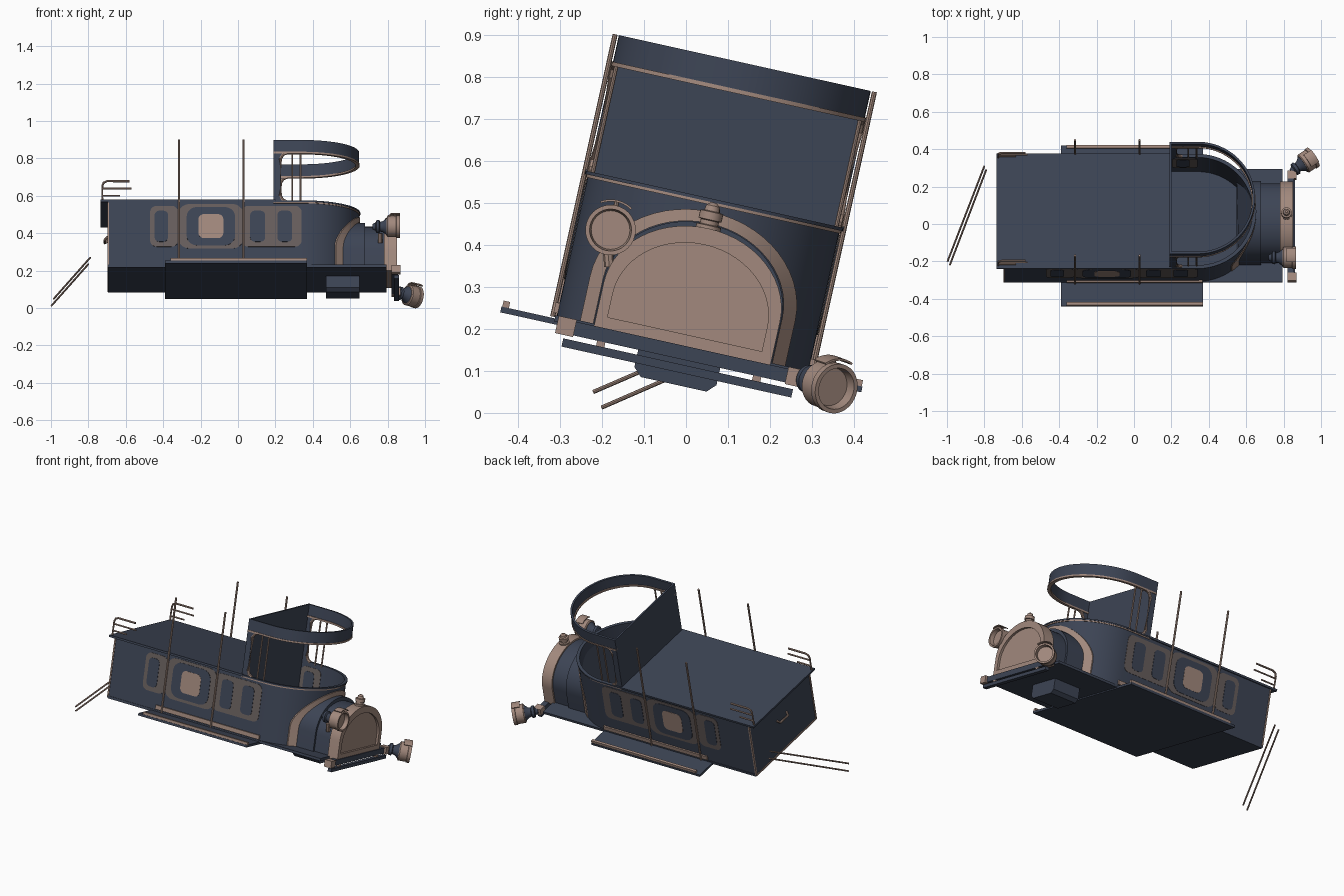
import bpy, bmesh, math
from mathutils import Matrix, Vector

if "Cube" in bpy.data.objects:
    bpy.data.objects.remove(bpy.data.objects["Cube"])

# Whole vehicle leans sideways: build upright as (x, u, w), then roll it
LEAN = Matrix.Rotation(math.radians(-12.5), 4, 'X') @ Matrix.Translation((0, -0.0435, 0))


def material(name, rgb):
    m = bpy.data.materials.new(name)
    m.diffuse_color = (*rgb, 1)
    m.use_nodes = True
    m.node_tree.nodes["Principled BSDF"].inputs["Base Color"].default_value = m.diffuse_color
    return m


BLUE = material("dark_blue", (0.046, 0.058, 0.090))
TAN = material("copper_tan", (0.36, 0.25, 0.205))
BROWN = material("grey_brown", (0.135, 0.112, 0.108))


def make(name, verts, faces, mat, M=LEAN):
    bm = bmesh.new()
    vs = [bm.verts.new(M @ Vector(v)) for v in verts]
    for f in faces:
        bm.faces.new([vs[i] for i in f])
    bmesh.ops.recalc_face_normals(bm, faces=bm.faces)
    me = bpy.data.meshes.new(name)
    bm.to_mesh(me)
    bm.free()
    me.materials.append(mat)
    for p in me.polygons:
        p.use_smooth = True
    me.set_sharp_from_angle(angle=math.radians(35))
    ob = bpy.data.objects.new(name, me)
    bpy.context.collection.objects.link(ob)
    return ob


def place(axis, p, a):
    if callable(a):
        a = a(p[0])
    return {'x': (a, p[0], p[1]), 'u': (p[0], a, p[1]), 'w': (p[0], p[1], a)}[axis]


def prism(name, pts, axis, a, b, mat):
    n = len(pts)
    verts = [place(axis, p, a) for p in pts] + [place(axis, p, b) for p in pts]
    faces = [(i, (i + 1) % n, n + (i + 1) % n, n + i) for i in range(n)]
    faces += [tuple(range(n)), tuple(range(n, 2 * n))]
    return make(name, verts, faces, mat)


def band(name, outer, inner, axis, a, b, mat, closed=False):
    # strip between two matching outlines, given thickness along the axis
    n = len(outer)
    verts = [place(axis, p, h) for h in (a, b) for row in (outer, inner) for p in row]
    faces = []
    for i in range(n if closed else n - 1):
        j = (i + 1) % n
        faces += [(i, j, n + j, n + i), (2*n + i, 2*n + j, 3*n + j, 3*n + i),
                  (i, j, 2*n + j, 2*n + i), (n + i, n + j, 3*n + j, 3*n + i)]
    if not closed:
        faces += [(0, n, 3*n, 2*n), (n - 1, 2*n - 1, 4*n - 1, 3*n - 1)]
    return make(name, verts, faces, mat)


def box(name, x0, x1, u0, u1, w0, w1, mat):
    return prism(name, [(x0, u0), (x1, u0), (x1, u1), (x0, u1)], 'w', w0, w1, mat)


def tube(name, pts, r, mat, M=LEAN, n=8):
    pts = [Vector(p) for p in pts]
    verts, faces = [], []
    for i, p in enumerate(pts):
        d = pts[min(i + 1, len(pts) - 1)] - pts[max(i - 1, 0)]
        q = d.to_track_quat('Z', 'Y')
        for k in range(n):
            t = math.tau * k / n
            verts.append(p + q @ Vector((r * math.cos(t), r * math.sin(t), 0)))
    for i in range(len(pts) - 1):
        for k in range(n):
            m = (k + 1) % n
            faces.append((i*n + k, i*n + m, i*n + n + m, i*n + n + k))
    faces += [tuple(range(n)), tuple(range(len(verts) - n, len(verts)))]
    return make(name, verts, faces, mat, M)


def lathe(name, prof, M, mat, n=32):
    # profile of (distance along local x, radius)
    verts = [(t, r * math.cos(math.tau*k/n), r * math.sin(math.tau*k/n)) for t, r in prof for k in range(n)]
    faces = [(i*n + k, i*n + (k+1) % n, i*n + n + (k+1) % n, i*n + n + k)
             for i in range(len(prof) - 1) for k in range(n)]
    faces += [tuple(range(n)), tuple(range(len(verts) - n, len(verts)))]
    return make(name, verts, faces, mat, M)


def rounded(cx, cz, hw, hh, r, n=5):
    pts = []
    for q, (sx, sz) in enumerate([(1, 1), (-1, 1), (-1, -1), (1, -1)]):
        for k in range(n + 1):
            t = math.pi / 2 * (q + k / n)
            pts.append((cx + sx*(hw - r) + r*math.cos(t), cz + sz*(hh - r) + r*math.sin(t)))
    return pts


def arch(a, base, spring, top, n=28):
    pts = [(a, base)]
    for k in range(n + 1):
        t = math.pi * k / n
        pts.append((a * math.cos(t), spring + (top - spring) * math.sin(t)))
    return pts + [(-a, base)]


def u_plan(off, x0=0.19, n=32):
    r = 0.307 + off
    arc = [(0.34 + r*math.cos(t), r*math.sin(t)) for t in [math.pi*(k/n - 0.5) for k in range(n + 1)]]
    return [(x0, -r)] + arc + [(x0, r)]


def nose(off):
    return lambda u: 0.34 + math.sqrt(max(0.0, 0.307**2 - u*u)) + off


# Body, roof and floor
box("body", -0.695, 0.20, -0.307, 0.307, 0.15, 0.505, BLUE)
box("roof", -0.735, 0.20, -0.315, 0.315, 0.502, 0.514, BLUE)
box("floor_plate", -0.695, 0.795, -0.31, 0.31, 0.145, 0.16, BLUE)
box("running_board", -0.39, 0.37, -0.44, 0.44, 0.138, 0.152, BLUE)
prism("under_box", [(-0.10, 0.145), (-0.10, 0.08), (-0.08, 0.06), (0.08, 0.06), (0.10, 0.08), (0.10, 0.145)],
      'x', 0.47, 0.65, BLUE)

# Cab: curved wall, rim, bulkhead and upper ring
band("cab_wall", u_plan(0), u_plan(-0.012), 'w', 0.15, 0.505, BLUE)
band("cab_rim", u_plan(0.007), u_plan(-0.012), 'w', 0.503, 0.511, BLUE)
band("cab_rim_trim", u_plan(0.004), u_plan(-0.01), 'w', 0.496, 0.503, TAN)
box("bulkhead", 0.19, 0.20, -0.307, 0.307, 0.50, 0.843, BLUE)
band("upper_ring", u_plan(0), u_plan(-0.012), 'w', 0.778, 0.843, BLUE)
band("upper_ring_trim", u_plan(0.003), u_plan(-0.018), 'w', 0.768, 0.778, TAN)

# Nose arch lying on the curved cab front, bonnet and grille
band("nose_arch", arch(0.25, 0.16, 0.27, 0.48), arch(0.218, 0.16, 0.27, 0.452), 'x', nose(-0.01), nose(0.006), TAN)
prism("bonnet_rear", arch(0.217, 0.155, 0.265, 0.451), 'x', nose(-0.009), 0.68, BLUE)
prism("bonnet", arch(0.205, 0.155, 0.26, 0.43), 'x', 0.66, 0.79, BLUE)
g_out, g_in = arch(0.215, 0.148, 0.26, 0.44), arch(0.188, 0.182, 0.24, 0.40)
band("grille_shell", g_out, g_in, 'x', 0.78, 0.85, TAN, closed=True)
prism("grille_panel", g_in, 'x', 0.79, 0.836, TAN)
up = LEAN @ Matrix.Translation((0.815, 0, 0.435)) @ Matrix.Rotation(-math.pi/2, 4, 'Y')
lathe("filler_cap", [(0, .03), (.012, .03), (.014, .022), (.024, .022), (.026, .028), (.045, .028),
                     (.047, .019), (.06, .016), (.068, .006)], up, TAN, 20)

# Bumper
box("bumper_beam", 0.82, 0.855, -0.26, 0.26, 0.122, 0.155, BLUE)
box("bumper_plate", 0.835, 0.86, -0.28, 0.28, 0.09, 0.11, BLUE)
for s in (-1, 1):
    box("bumper_end", 0.82, 0.868, s*0.28 - 0.022, s*0.28 + 0.022, 0.118, 0.16, TAN)
    box("bumper_bracket", 0.835, 0.855, s*0.19 - 0.01, s*0.19 + 0.01, 0.108, 0.125, TAN)


# Headlamps: one upright, one hanging loose
def lamp(M):
    lathe("lamp_back", [(0, .014), (.015, .022), (.02, .034), (.035, .036), (.04, .026), (.055, .03), (.08, .05)], M, BLUE)
    lathe("lamp_drum", [(.075, .05), (.08, .056), (.125, .056), (.127, .06), (.145, .06), (.145, .05), (.12, .046)], M, TAN)
    n, ring = 8, []
    for t in (.095, .145):
        for r in (.068, .073):
            ring += [(t, r*math.sin(a), r*math.cos(a)) for a in [math.radians(-32 + 64*k/n) for k in range(n + 1)]]
    m = n + 1
    faces = [(i*m + k, i*m + k + 1, j*m + k + 1, j*m + k) for i, j in ((0, 1), (1, 3), (3, 2), (2, 0)) for k in range(n)]
    faces += [(0, m, 3*m, 2*m), (n, m + n, 3*m + n, 2*m + n)]
    make("lamp_visor", ring, faces, TAN, M)
    tube("visor_stay", [(.12, 0, .055), (.12, 0, .07)], .006, TAN, M)


lamp(LEAN @ Matrix.Translation((0.72, -0.226, 0.386)))
d = Vector((0.13, 0.085, -0.03)).normalized()
side = Vector((0, 0, 1)).cross(d).normalized()
top = d.cross(side)
lamp(Matrix.Translation((0.84, 0.28, 0.085)) @ Matrix((d, side, top)).transposed().to_4x4())
tube("lamp_stand", [(0.76, -0.226, 0.35), (0.76, -0.21, 0.30)], 0.012, TAN)

# Both sides
for s in (-1, 1):
    def plate(name, pts, depth, mat):
        prism(name, pts, 'u', s*0.300, s*(0.307 + depth), mat)

    # painted panels and windows
    plate("side_panel_rear", rounded(-0.395, 0.37, 0.075, 0.112, 0.035), 0.0020, BROWN)
    plate("side_panel_link", rounded(-0.06, 0.375, 0.34, 0.09, 0.02), 0.0015, BROWN)
    plate("side_panel_middle", rounded(-0.145, 0.37, 0.175, 0.122, 0.06), 0.0025, BROWN)
    plate("side_panel_front", rounded(0.18, 0.37, 0.16, 0.112, 0.035), 0.0020, BROWN)
    for x, hw in ((-0.41, 0.036), (0.105, 0.04), (0.25, 0.04)):
        plate("side_window", rounded(x, 0.37, hw, 0.085, 0.025), 0.004, BLUE)
    plate("middle_window", rounded(-0.145, 0.37, 0.13, 0.105, 0.055), 0.0045, BLUE)
    plate("middle_window_pane", rounded(-0.145, 0.37, 0.067, 0.066, 0.03), 0.006, TAN)
    # panel as seen inside the cab
    prism("inner_panel", rounded(0.272, 0.37, 0.068, 0.112, 0.03), 'u', s*0.293, s*0.298, BROWN)
    prism("inner_window", rounded(0.262, 0.37, 0.035, 0.085, 0.02), 'u', s*0.291, s*0.298, BLUE)

    # cab pillar with rounded opening, trim and bars
    edge = [(0.265, 0.775), (0.24, 0.765), (0.226, 0.74), (0.226, 0.54), (0.236, 0.518), (0.255, 0.508)]
    prism("cab_pillar", [(0.19, 0.505), (0.19, 0.78), (0.265, 0.78)] + edge, 'u', s*0.295, s*0.307, BLUE)
    tube("pillar_trim", [(x, s*0.301, w) for x, w in edge], 0.009, TAN)
    for x in (0.29, 0.335):
        tube("cab_bar", [(x, s*0.297, 0.50), (x, s*0.297, 0.775)], 0.005, TAN)

    # tall poles, board trim
    for x in (-0.315, 0.03):
        tube("tall_pole", [(x, s*0.316, 0.155), (x, s*0.316, 0.843)], 0.006, TAN)
    box("board_trim", -0.36, 0.37, s*0.43 - 0.008, s*0.43 + 0.008, 0.15, 0.167, TAN)
    box("sill_trim", -0.36, 0.365, s*0.31 - 0.006, s*0.31 + 0.006, 0.165, 0.19, TAN)

    # rear grab rails on the roof
    tube("roof_rail", [(-0.725, s*0.295, 0.51), (-0.725, s*0.295, 0.595), (-0.718, s*0.295, 0.612),
                       (-0.70, s*0.295, 0.62), (-0.58, s*0.295, 0.62)], 0.006, TAN)
    tube("roof_rail_middle", [(-0.725, s*0.295, 0.58), (-0.57, s*0.295, 0.58)], 0.005, TAN)
    tube("roof_rail_low", [(-0.725, s*0.295, 0.54), (-0.63, s*0.295, 0.54)], 0.005, TAN)
    box("rear_corner_trim", -0.699, -0.69, s*0.305 - 0.005, s*0.305 + 0.005, 0.15, 0.50, TAN)

# Rear trim and handle
box("rear_sill_trim", -0.699, -0.69, -0.305, 0.305, 0.147, 0.157, TAN)
tube("rear_handle", [(-0.695, -0.05, 0.37), (-0.712, -0.04, 0.355), (-0.712, 0.04, 0.355), (-0.695, 0.05, 0.37)], 0.007, TAN)

# Two loose rods behind the vehicle
I = Matrix.Identity(4)
tube("loose_rod", [(-0.997, -0.20, 0.013), (-0.80, 0.31, 0.235)], 0.005, TAN, I)
tube("loose_rod", [(-0.985, -0.22, 0.05), (-0.79, 0.29, 0.27)], 0.005, TAN, I)
